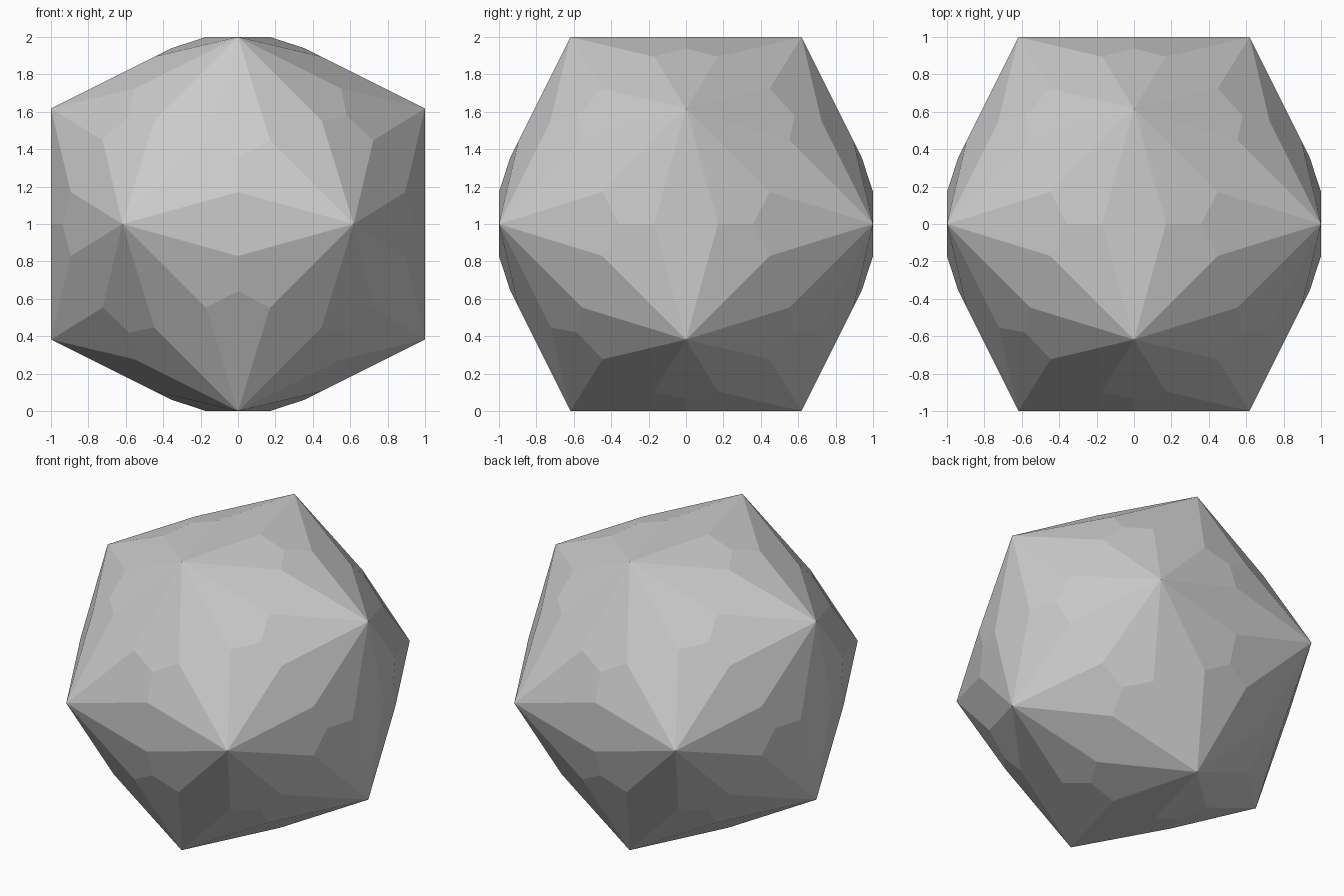
import bpy, bmesh, math
from mathutils import Vector

if "Cube" in bpy.data.objects:
    bpy.data.objects.remove(bpy.data.objects["Cube"])

PHI = (1 + math.sqrt(5)) / 2
A = 1 / PHI          # icosahedron corner offset
H = 0.1708           # half width of the rhombus over each icosahedron edge
LIFT = Vector((0, 0, 1))

# Base icosahedron: corners by cyclic loops, faces by convex hull
ico = bmesh.new()
for s in (-1, 1):
    for t in (-1, 1):
        for p in ((s * A, t, 0), (0, s * A, t), (t, 0, s * A)):
            ico.verts.new(p)
bmesh.ops.convex_hull(ico, input=ico.verts[:])

bm = bmesh.new()
corner = {v: bm.verts.new(v.co + LIFT) for v in ico.verts}


def tip_position(edge, face):
    """Point beside the edge's midpoint, pushed towards the face."""
    mid = (edge.verts[0].co + edge.verts[1].co) / 2
    along = (edge.verts[0].co - edge.verts[1].co).normalized()
    side = mid.cross(along).normalized()
    if side.dot(face.calc_center_median() - mid) < 0:
        side = -side
    return mid + side * H


tips = {(e, f): bm.verts.new(tip_position(e, f) + LIFT)
        for f in ico.faces for e in f.edges}

# Slim rhombus over every edge
for e in ico.edges:
    f, g = e.link_faces
    a, b = e.verts
    bm.faces.new((corner[a], tips[e, f], corner[b], tips[e, g]))

# Three flat kites over every face, meeting at its raised centre
for f in ico.faces:
    loop = f.loops[0]
    v = loop.vert.co
    t1 = tip_position(loop.edge, f)
    t2 = tip_position(loop.link_loop_prev.edge, f)
    n = (t1 - v).cross(t2 - v)
    d = f.calc_center_median()
    centre = bm.verts.new(d * (n.dot(v) / n.dot(d)) + LIFT)
    for l in f.loops:
        bm.faces.new((corner[l.vert], tips[l.edge, f], centre,
                      tips[l.link_loop_prev.edge, f]))

bmesh.ops.recalc_face_normals(bm, faces=bm.faces[:])
mesh = bpy.data.meshes.new("faceted_ball")
bm.to_mesh(mesh)
bm.free()
ico.free()
bpy.context.collection.objects.link(bpy.data.objects.new("faceted_ball", mesh))
